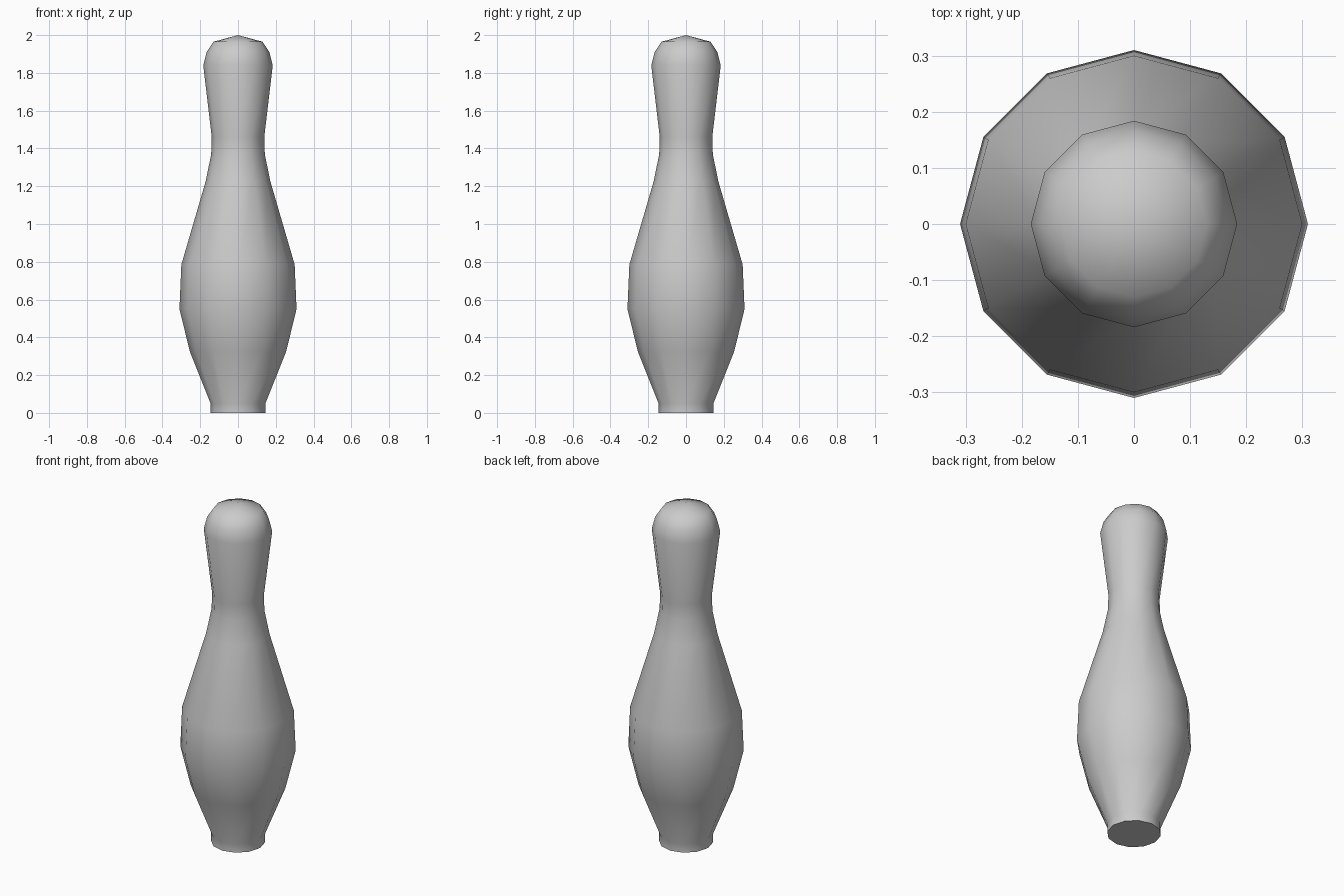
import bpy, bmesh, math

if "Cube" in bpy.data.objects:
    bpy.data.objects.remove(bpy.data.objects["Cube"])

SIDES = 12
# radius, height from the foot to the crown
PROFILE = [(0.145, 0.0), (0.145, 0.05), (0.255, 0.325), (0.31, 0.55),
           (0.30, 0.785), (0.17, 1.23), (0.142, 1.37), (0.139, 1.46),
           (0.184, 1.84), (0.166, 1.91), (0.13, 1.965)]

mat = bpy.data.materials.new("plain grey")
mat.diffuse_color = (0.6, 0.6, 0.6, 1)
mat.use_nodes = True
mat.node_tree.nodes["Principled BSDF"].inputs["Base Color"].default_value = mat.diffuse_color

# lathed pin body
bm = bmesh.new()
rings = []
for r, z in PROFILE:
    rings.append([bm.verts.new((r * math.cos(2 * math.pi * i / SIDES),
                                r * math.sin(2 * math.pi * i / SIDES), z))
                  for i in range(SIDES)])
for a, b in zip(rings, rings[1:]):
    for i in range(SIDES):
        j = (i + 1) % SIDES
        bm.faces.new((a[i], a[j], b[j], b[i]))

# flat foot and pointed crown
bm.faces.new(rings[0][::-1])
apex = bm.verts.new((0, 0, 2.0))
for i in range(SIDES):
    bm.faces.new((rings[-1][i], rings[-1][(i + 1) % SIDES], apex))

mesh = bpy.data.meshes.new("pin_body")
bm.to_mesh(mesh)
bm.free()
mesh.materials.append(mat)
pin = bpy.data.objects.new("pin_body", mesh)
bpy.context.collection.objects.link(pin)

# smooth sides, crisp foot edge
bpy.context.view_layer.objects.active = pin
pin.select_set(True)
bpy.ops.object.shade_smooth_by_angle(angle=math.radians(60))
